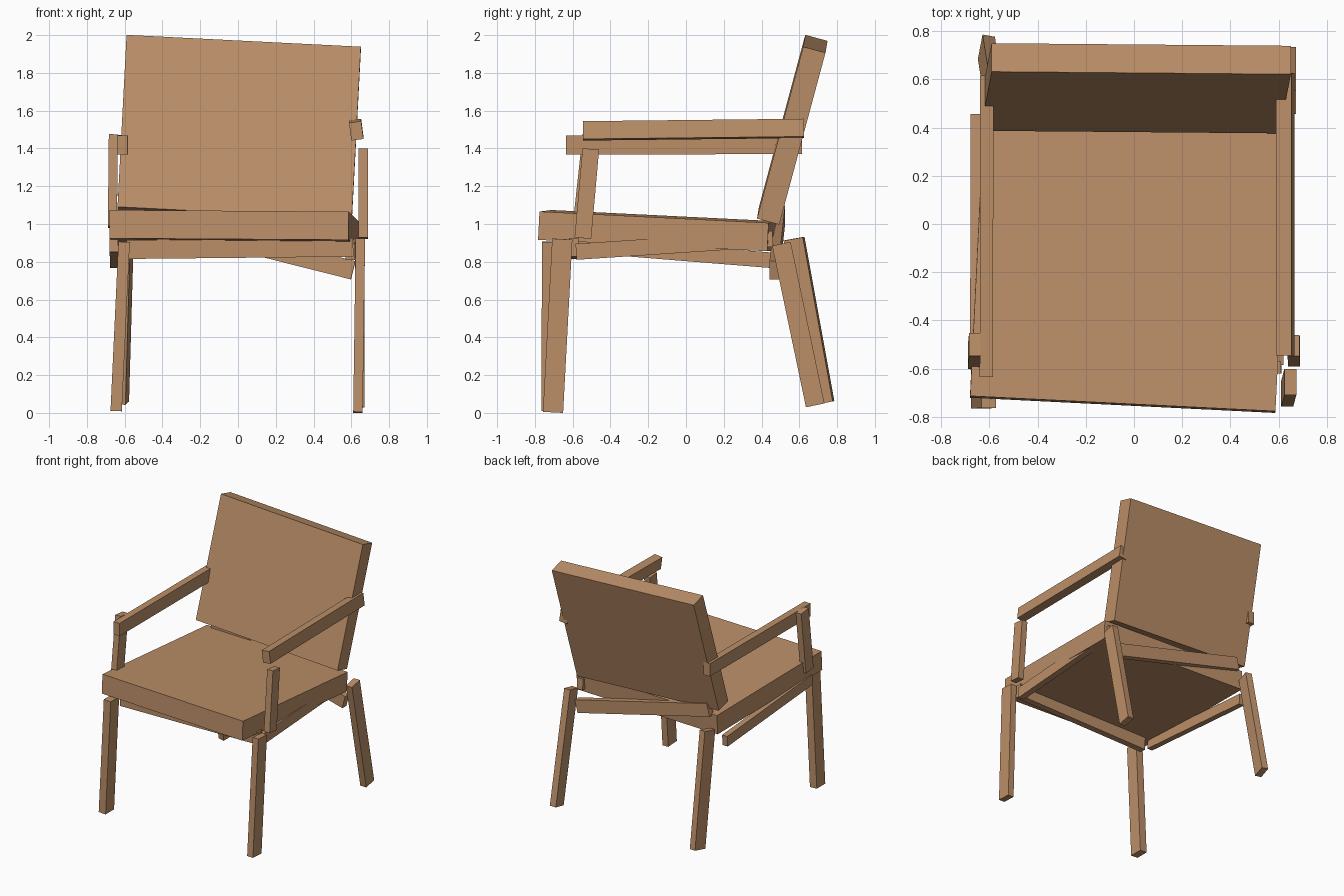
import bpy
import bmesh
from mathutils import Matrix, Vector

cube = bpy.data.objects.get("Cube")
if cube:
    bpy.data.objects.remove(cube, do_unlink=True)

wood = bpy.data.materials.new("warm_wood")
wood.use_nodes = True
colour = (0.50, 0.275, 0.14, 1)
wood.diffuse_color = colour
wood.node_tree.nodes["Principled BSDF"].inputs["Base Color"].default_value = colour


def board(name, start, end, width, depth, across=(1, 0, 0)):
    """Box running from start to end, its width lying along 'across'."""
    a, b = Vector(start), Vector(end)
    axis = (b - a).normalized()
    side = Vector(across)
    side = (side - axis * side.dot(axis)).normalized()
    third = axis.cross(side)
    frame = Matrix((side, third, axis)).transposed().to_4x4()
    size = Matrix.Diagonal((width, depth, (b - a).length, 1))
    bm = bmesh.new()
    bmesh.ops.create_cube(bm, size=1, matrix=Matrix.Translation((a + b) / 2) @ frame @ size)
    mesh = bpy.data.meshes.new(name)
    bm.to_mesh(mesh)
    bm.free()
    mesh.materials.append(wood)
    obj = bpy.data.objects.new(name, mesh)
    bpy.context.collection.objects.link(obj)
    return obj


# Seat and leaning backrest
board("seat", (-0.047, -0.748, 0.995), (0.013, 0.465, 0.935), 1.267, 0.15, (1.265, -0.065, -0.008))
board("backrest", (-0.018, 0.44, 1.044), (0.03, 0.685, 1.954), 1.242, 0.122, (1.24, -0.01, -0.06))

# Legs, each slightly askew
board("front_right_leg", (-0.645, -0.713, 0.01), (-0.603, -0.71, 0.905), 0.06, 0.105)
board("front_left_leg", (0.635, -0.704, 0.003), (0.648, -0.655, 0.92), 0.05, 0.107)
board("back_right_leg", (-0.612, 0.73, 0.053), (-0.587, 0.572, 0.922), 0.052, 0.105, (1, -0.19, 0))
board("back_left_leg", (0.645, 0.684, 0.04), (0.645, 0.505, 0.895), 0.052, 0.1)

# Armrest posts
board("right_arm_post", (-0.665, -0.553, 0.985), (-0.66, -0.5, 1.47), 0.048, 0.095)
board("left_arm_post", (0.663, -0.546, 0.925), (0.662, -0.504, 1.397), 0.05, 0.088)

# Armrests
board("right_armrest", (-0.612, -0.635, 1.418), (-0.61, 0.615, 1.42), 0.055, 0.1)
board("left_armrest", (0.626, -0.545, 1.493), (0.626, 0.625, 1.506), 0.065, 0.095, (1, 0, 0.13))

# Loose rails under the seat
board("front_rail", (-0.59, -0.6, 0.865), (0.61, -0.595, 0.877), 0.05, 0.1, (0, 1, 0))
board("right_rail", (-0.657, -0.6, 0.893), (-0.655, 0.452, 0.808), 0.045, 0.082)
board("left_rail", (0.595, -0.582, 0.853), (0.6, 0.46, 0.922), 0.05, 0.085)
board("back_rail", (-0.56, 0.5, 1.05), (0.61, 0.467, 0.755), 0.05, 0.1, (0, 1, 0))
